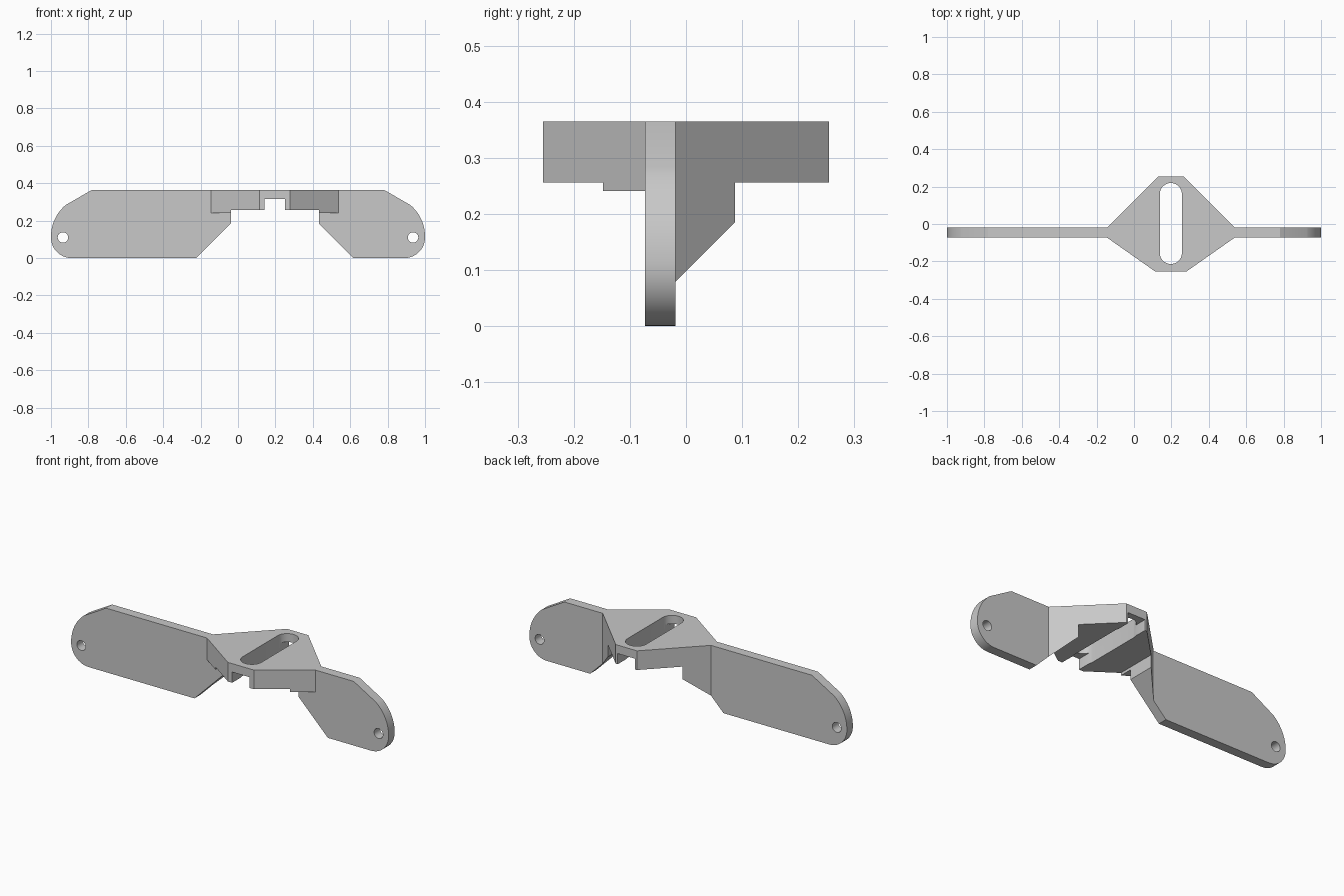
import bpy, math
from mathutils import Vector

if "Cube" in bpy.data.objects:
    bpy.data.objects.remove(bpy.data.objects["Cube"])

grey = bpy.data.materials.new("plain_grey")
grey.use_nodes = True
color = (0.58, 0.58, 0.58, 1)
grey.diffuse_color = color
grey.node_tree.nodes["Principled BSDF"].inputs["Base Color"].default_value = color

TOP = 0.365
FRONT, BACK = -0.073, -0.019     # faces of the long plate
HUB_X = 0.197                    # centre line of the hub


def prism(name, outline, lo, hi, axis):
    """Extrude a 2D outline along y (outline in x, z) or z (outline in x, y)."""
    def place(p, d):
        return (p[0], d, p[1]) if axis == "y" else (p[0], p[1], d)
    n = len(outline)
    verts = [place(p, d) for d in (lo, hi) for p in outline]
    faces = [list(range(n)), list(range(2 * n - 1, n - 1, -1))]
    faces += [[i, i + n, (i + 1) % n + n, (i + 1) % n] for i in range(n)]
    mesh = bpy.data.meshes.new(name)
    mesh.from_pydata(verts, [], faces)
    # turn the shell outward whichever way the outline winds
    area = sum(a[0] * b[1] - b[0] * a[1] for a, b in zip(outline, outline[1:] + outline[:1]))
    if (area > 0) == (axis == "z"):
        mesh.flip_normals()
    obj = bpy.data.objects.new(name, mesh)
    bpy.context.collection.objects.link(obj)
    mesh.materials.append(grey)
    return obj


def arc(cx, cy, r, start, end, steps):
    angles = [math.radians(start + (end - start) * i / steps) for i in range(steps + 1)]
    return [(cx + r * math.cos(a), cy + r * math.sin(a)) for a in angles]


def combine(target, other, operation):
    mod = target.modifiers.new("combine", "BOOLEAN")
    mod.operation, mod.object, mod.solver = operation, other, "EXACT"
    bpy.context.view_layer.objects.active = target
    bpy.ops.object.modifier_apply(modifier=mod.name)
    bpy.data.objects.remove(other)


def mirrored(points, cx=0):
    """Close a half outline by reflecting it about x = cx."""
    return points + [(2 * cx - x, y) for x, y in reversed(points)]


# Long plate with rounded ends
end = [(0.78, TOP)] + arc(0.78, 0.115, 0.22, 50, 0, 12) + arc(0.89, 0.11, 0.11, -5, -90, 10)
bracket = prism("mounting_bracket", mirrored(end), FRONT, BACK, "y")

# Hub, tapering to the plate at both sides
hub = prism("hub", mirrored([(HUB_X + 0.067, 0.255), (HUB_X + 0.341, BACK),
                             (HUB_X + 0.341, FRONT), (HUB_X + 0.082, -0.255)], HUB_X),
            0, TOP, "z")
under = prism("front_underside_cutter", [(-1, -1), (1, -1), (1, 0.241), (-1, 0.241)],
              -1, FRONT, "y")
combine(hub, under, "DIFFERENCE")
combine(bracket, hub, "UNION")

# Sloped opening below the hub, with its central channel
opening = mirrored([(HUB_X + 0.055, 0.317), (HUB_X + 0.055, 0.256), (HUB_X + 0.235, 0.256),
                    (HUB_X + 0.235, 0.185), (HUB_X + 0.52, -0.1)], HUB_X)
combine(bracket, prism("opening_cutter", opening, -1, 1, "y"), "DIFFERENCE")

# Long slot through the top
slot = arc(HUB_X, 0.16, 0.059, 0, 180, 16) + arc(HUB_X, -0.155, 0.059, 180, 360, 16)
combine(bracket, prism("slot_cutter", slot, -1, 1, "z"), "DIFFERENCE")

# Screw holes at both ends
for side in (-1, 1):
    hole = arc(side * 0.936, 0.11, 0.028, 0, 345, 23)
    combine(bracket, prism("hole_cutter", hole, -1, 1, "y"), "DIFFERENCE")

# Smooth curves, sharp corners
bpy.ops.object.select_all(action="DESELECT")
bracket.select_set(True)
bpy.context.view_layer.objects.active = bracket
bpy.ops.object.shade_smooth_by_angle(angle=math.radians(20))
